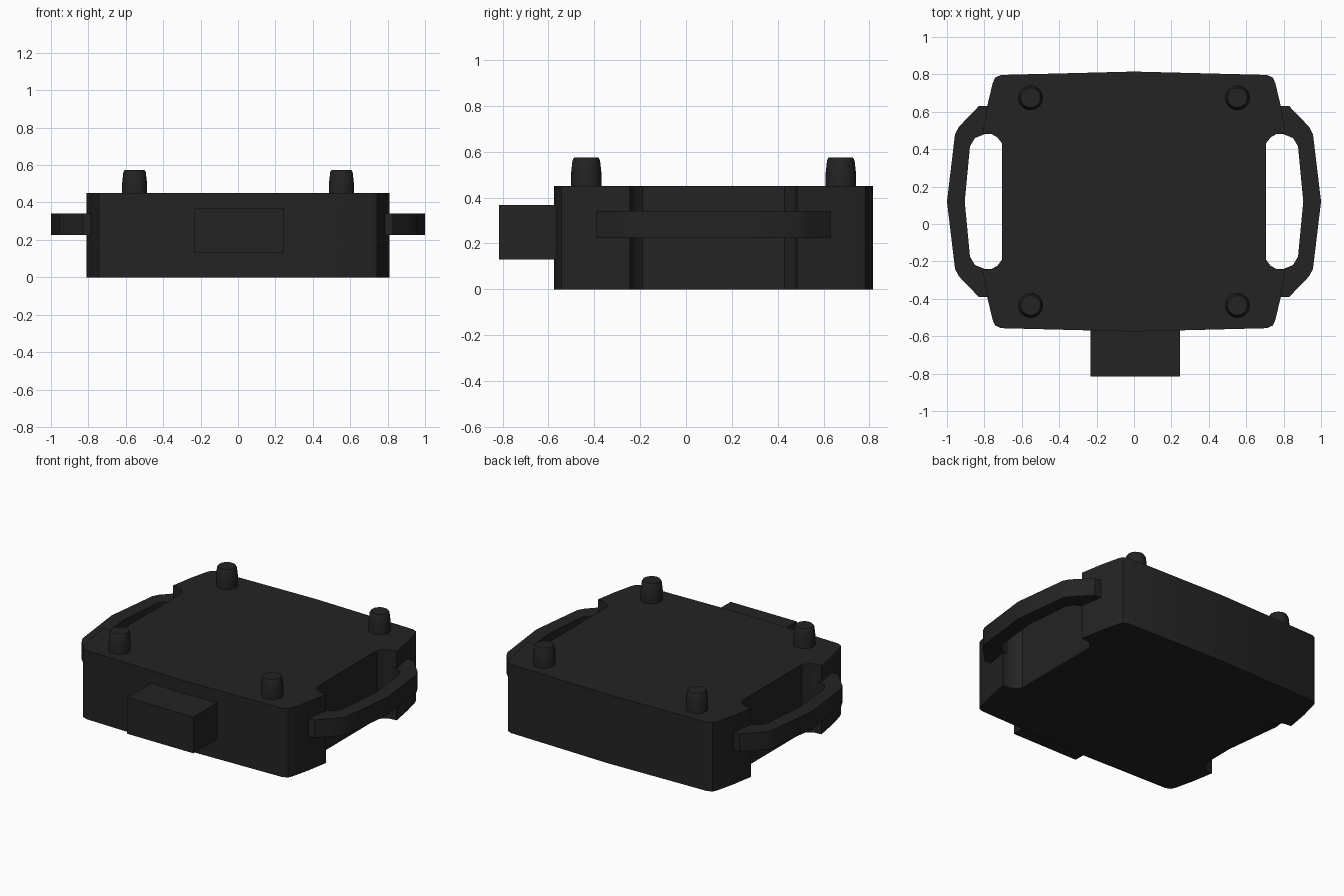
import bpy, bmesh, math

if "Cube" in bpy.data.objects:
    bpy.data.objects.remove(bpy.data.objects["Cube"])

MID_Y = 0.12   # symmetry line of the case, front to back

black = bpy.data.materials.new("matte black")
black.use_nodes = True
black.diffuse_color = (0.017, 0.017, 0.017, 1)
black.node_tree.nodes["Principled BSDF"].inputs["Base Color"].default_value = (0.017, 0.017, 0.017, 1)


def finish(name, bm, smooth=True):
    bmesh.ops.recalc_face_normals(bm, faces=bm.faces)
    mesh = bpy.data.meshes.new(name)
    bm.to_mesh(mesh)
    bm.free()
    mesh.materials.append(black)
    ob = bpy.data.objects.new(name, mesh)
    bpy.context.collection.objects.link(ob)
    if smooth:
        bpy.ops.object.select_all(action='DESELECT')
        ob.select_set(True)
        bpy.context.view_layer.objects.active = ob
        bpy.ops.object.shade_smooth_by_angle(angle=math.radians(30))
    return ob


def extrude_outline(name, points, low, high):
    bm = bmesh.new()
    face = bm.faces.new([bm.verts.new((x, y + MID_Y, low)) for x, y in points])
    result = bmesh.ops.extrude_face_region(bm, geom=[face])
    top = [v for v in result["geom"] if isinstance(v, bmesh.types.BMVert)]
    bmesh.ops.translate(bm, verts=top, vec=(0, 0, high - low))
    return finish(name, bm)


def mirror_y(points):
    """Continue a half outline with its front-to-back reflection."""
    return points + [(x, -y) for x, y in reversed(points) if y > 0]


# Case: one quarter outline with rounded corner and side recess
quarter = [(0.705, 0.31), (0.73, 0.343), (0.76, 0.36), (0.81, 0.365),
           (0.785, 0.51), (0.755, 0.635), (0.742, 0.663), (0.71, 0.677)]
right_half = [(x, -y) for x, y in reversed(quarter)] + quarter
left_half = [(-x, y) for x, y in reversed(right_half)]
extrude_outline("case", right_half + [(0, 0.695)] + left_half + [(0, -0.695)], 0, 0.45)

# Carrying handles: bowed bars whose ends sink into the case
outer = [(0.73, 0.47), (0.785, 0.51), (0.83, 0.51), (0.936, 0.4), (0.957, 0.36), (1.0, 0)]
inner = [(0.905, 0), (0.877, 0.295), (0.85, 0.34), (0.8, 0.36), (0.76, 0.362)]
loop = mirror_y(outer)
hole = list(reversed(mirror_y(list(reversed(inner)))))
for side, label in ((1, "left"), (-1, "right")):
    extrude_outline(label + "_handle", [(side * x, y) for x, y in loop + hole], 0.225, 0.342)

# Pegs: turned profile, straight at the foot and tapering to the tip
peg_profile = [(0.067, 0.44), (0.067, 0.5), (0.06, 0.562), (0.053, 0.575)]
SIDES = 16
for x, x_name in ((0.553, "left"), (-0.553, "right")):
    for y, y_name in ((-0.555, "front"), (0.555, "back")):
        bm = bmesh.new()
        rings = []
        for radius, z in peg_profile:
            angles = [2 * math.pi * i / SIDES for i in range(SIDES)]
            rings.append([bm.verts.new((x + radius * math.cos(a),
                                        y + MID_Y + radius * math.sin(a), z)) for a in angles])
        for a, b in zip(rings, rings[1:]):
            for i in range(SIDES):
                j = (i + 1) % SIDES
                bm.faces.new((a[i], a[j], b[j], b[i]))
        bm.faces.new(rings[0])
        bm.faces.new(rings[-1])
        finish(f"{y_name}_{x_name}_peg", bm)

# Connector block on the front
bm = bmesh.new()
bmesh.ops.create_cube(bm, size=1)
for v in bm.verts:
    v.co.x = 0.247 if v.co.x > 0 else -0.232
    v.co.y = -0.55 if v.co.y > 0 else -0.815
    v.co.z = 0.367 if v.co.z > 0 else 0.13
finish("front_connector", bm, smooth=False)
